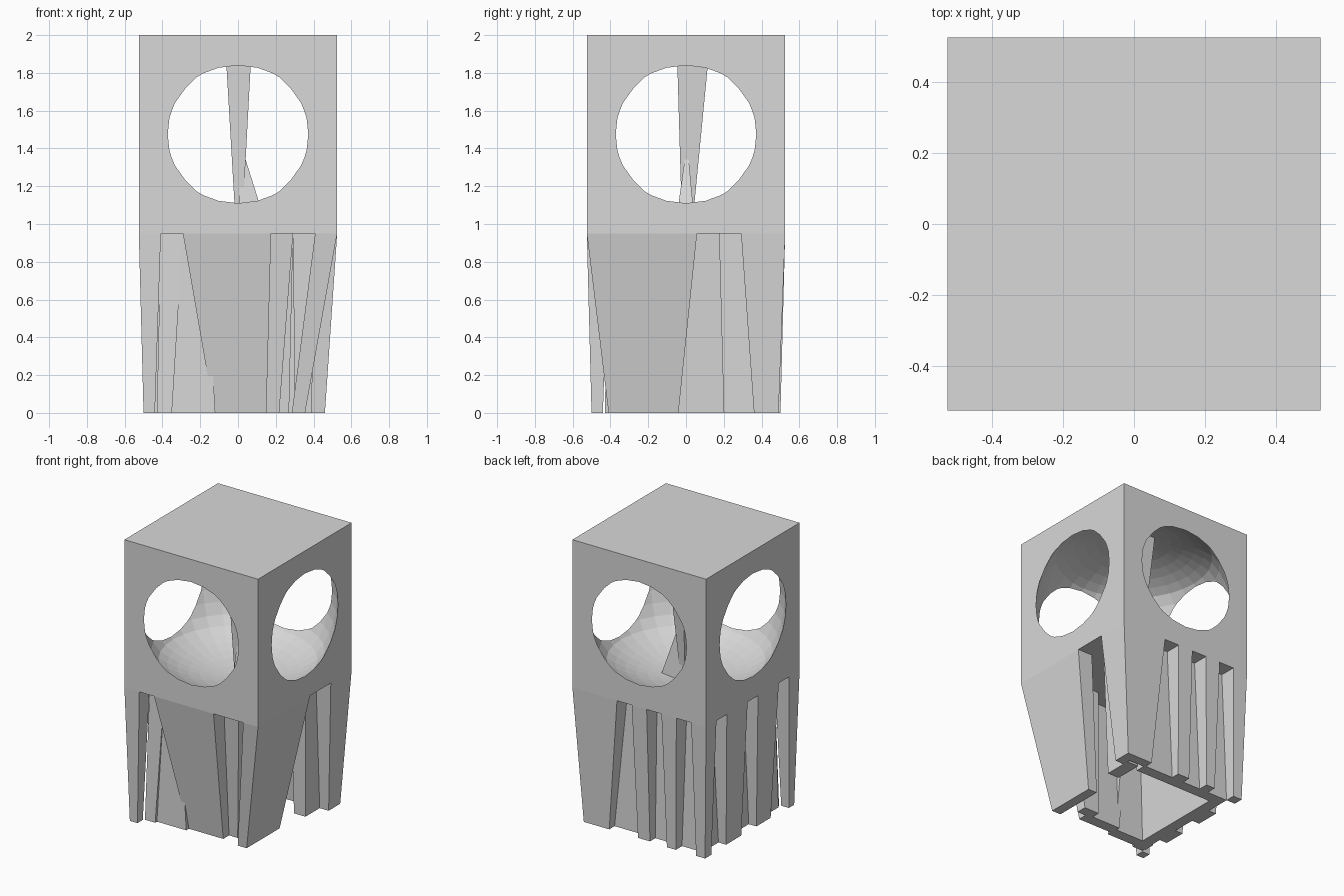
import bpy, bmesh
from mathutils import Vector

cube = bpy.data.objects.get("Cube")
if cube:
    bpy.data.objects.remove(cube, do_unlink=True)

HALF, BASE, TOP = 0.525, 0.95, 2.0
MID = (BASE + TOP) / 2
CELL = 2 * HALF / 9
RADIUS, RIM, POLE = 0.645, 0.37, 0.515

grey = bpy.data.materials.new("plain grey")
grey.use_nodes = True
COLOUR = (0.69, 0.69, 0.69, 1)
grey.diffuse_color = COLOUR
for node in grey.node_tree.nodes:
    if node.type == 'BSDF_PRINCIPLED':
        node.inputs["Base Color"].default_value = COLOUR


def add_object(name, bm):
    mesh = bpy.data.meshes.new(name)
    bmesh.ops.recalc_face_normals(bm, faces=bm.faces)
    bm.to_mesh(mesh)
    bm.free()
    mesh.materials.append(grey)
    ob = bpy.data.objects.new(name, mesh)
    bpy.context.collection.objects.link(ob)
    return ob


def taper(name, upper, lower, z_top, z_low):
    """Four-sided block between two rectangles (x0, x1, y0, y1)."""
    bm = bmesh.new()
    bmesh.ops.create_cube(bm, size=2)
    for v in bm.verts:
        r, z = (upper, z_top) if v.co.z > 0 else (lower, z_low)
        v.co = Vector((r[v.co.x > 0], r[2 + (v.co.y > 0)], z))
    return add_object(name, bm)


def leg(name, cells, foot):
    """Leg starting from grid cells under the block, narrowing to a foot."""
    taper(name, [c * CELL - HALF for c in cells], foot, BASE, 0)


# Block with a round hollow that opens through its four sides
square = (-HALF, HALF, -HALF, HALF)
head = taper("head_block", square, square, TOP, BASE)

# Sphere whose caps are flattened so that they stay inside the block
bm = bmesh.new()
bmesh.ops.create_uvsphere(bm, u_segments=32, v_segments=24, radius=RADIUS)
for v in bm.verts:
    height = abs(v.co.z)
    if height > RIM:
        flat = RIM + (height - RIM) * (POLE - RIM) / (RADIUS - RIM)
        v.co.z = flat if v.co.z > 0 else -flat
    v.co.z += MID
cutter = add_object("hollow_cutter", bm)
cutter.hide_render = True

hollow = head.modifiers.new("hollow", 'BOOLEAN')
hollow.operation = 'DIFFERENCE'
hollow.solver = 'EXACT'
hollow.object = cutter
bpy.context.view_layer.update()
graph = bpy.context.evaluated_depsgraph_get()
carved = bpy.data.meshes.new_from_object(head.evaluated_get(graph))
head.modifiers.clear()
head.data = carved
bpy.data.objects.remove(cutter, do_unlink=True)

# Thin spikes inside the hollow
taper("hanging_spike", (-0.07, 0.075, -0.05, 0.13), (-0.01, 0.02, -0.02, 0.03),
      TOP - 0.01, BASE + 0.01)
taper("floor_spike", (0.015, 0.025, 0, 0.01), (0, 0.16, -0.06, 0.05), 1.39, BASE + 0.01)

# Outer legs
leg("front_wide_leg", (2, 6, 0, 1), (-0.127, 0.15, -0.38, -0.3))
leg("front_right_leg", (0, 1, 0, 1), (-0.5, -0.44, -0.5, -0.44))
leg("left_wide_leg", (8, 9, 0, 5), (0.285, 0.355, -0.41, -0.04))
leg("left_back_leg", (8, 9, 7, 9), (0.39, 0.46, 0.36, 0.49))
leg("back_wide_leg", (6, 9, 8, 9), (0.26, 0.46, 0.42, 0.49))
leg("back_middle_leg", (4, 5, 8, 9), (-0.06, 0.034, 0.42, 0.49))
leg("back_narrow_leg", (2, 3, 8, 9), (-0.27, -0.2, 0.43, 0.5))
leg("back_right_leg", (0, 1, 8, 9), (-0.5, -0.43, 0.43, 0.5))
leg("right_back_leg", (0, 1, 5, 7), (-0.49, -0.42, 0.08, 0.25))
leg("right_front_leg", (0, 1, 2, 4), (-0.49, -0.42, -0.25, -0.09))

# Inner walls closing the gaps between the outer legs
leg("inner_front_right_wall", (1, 3, 1, 2), (-0.44, -0.12, -0.41, -0.33))
leg("inner_front_left_wall", (5, 7, 1, 2), (0.1, 0.218, -0.315, -0.24))
leg("inner_right_wall", (1, 2, 1, 8), (-0.43, -0.35, -0.43, 0.43))
leg("inner_back_wall", (1, 7, 7, 8), (-0.43, 0.27, 0.35, 0.43))
leg("inner_left_leg", (7, 8, 6, 8), (0.3, 0.39, 0.2, 0.4))
